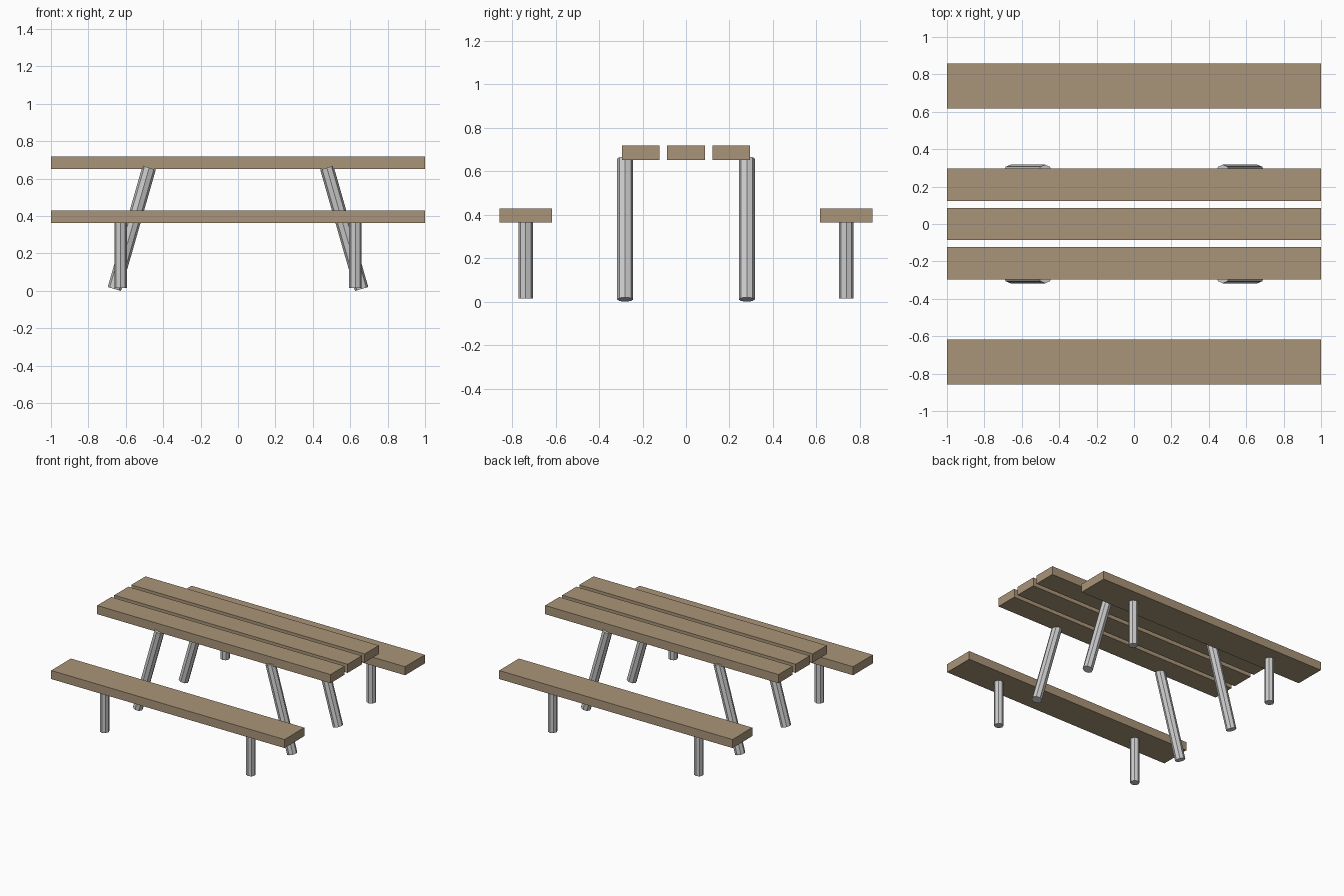
import bpy
from math import pi
from mathutils import Vector, Matrix

if "Cube" in bpy.data.objects:
    bpy.data.objects.remove(bpy.data.objects["Cube"])

wood = bpy.data.materials.new("wood")
wood.diffuse_color = (0.40, 0.30, 0.19, 1)
wood.use_nodes = True
wood.node_tree.nodes["Principled BSDF"].inputs["Base Color"].default_value = wood.diffuse_color


def plank(name, y, width, z0, z1):
    """Full-length board centred on x = 0."""
    bpy.ops.mesh.primitive_cube_add(size=1, location=(0, y, (z0 + z1) / 2))
    ob = bpy.context.object
    ob.name = name
    ob.data.transform(Matrix.Diagonal((2, width, z1 - z0, 1)))
    ob.data.materials.append(wood)


def leg(name, bottom, top, radius):
    """Eight-sided post running from bottom to top."""
    a, b = Vector(bottom), Vector(top)
    d = b - a
    bpy.ops.mesh.primitive_cylinder_add(vertices=8, radius=radius, depth=d.length)
    ob = bpy.context.object
    ob.name = name
    tilt = Vector((0, 0, 1)).rotation_difference(d).to_matrix().to_4x4()
    ob.matrix_world = Matrix.Translation((a + b) / 2) @ tilt


# Table top: three boards with gaps
for name, y in (("front", -0.209), ("middle", 0), ("back", 0.209)):
    plank(f"table_board_{name}", y, 0.173, 0.651, 0.718)

for side, sy in (("front", -1), ("back", 1)):
    # Bench seat
    plank(f"bench_seat_{side}", sy * 0.738, 0.242, 0.364, 0.430)
    for end, sx in (("left", -1), ("right", 1)):
        # Upright bench leg
        x, y = sx * 0.627, sy * 0.738
        leg(f"bench_leg_{side}_{end}", (x, y, 0.014), (x, y, 0.37), 0.034)
        # Splayed table leg
        y = sy * 0.28
        leg(f"table_leg_{side}_{end}", (sx * 0.661, y, 0.010),
            (sx * 0.475, y, 0.658), 0.037)
